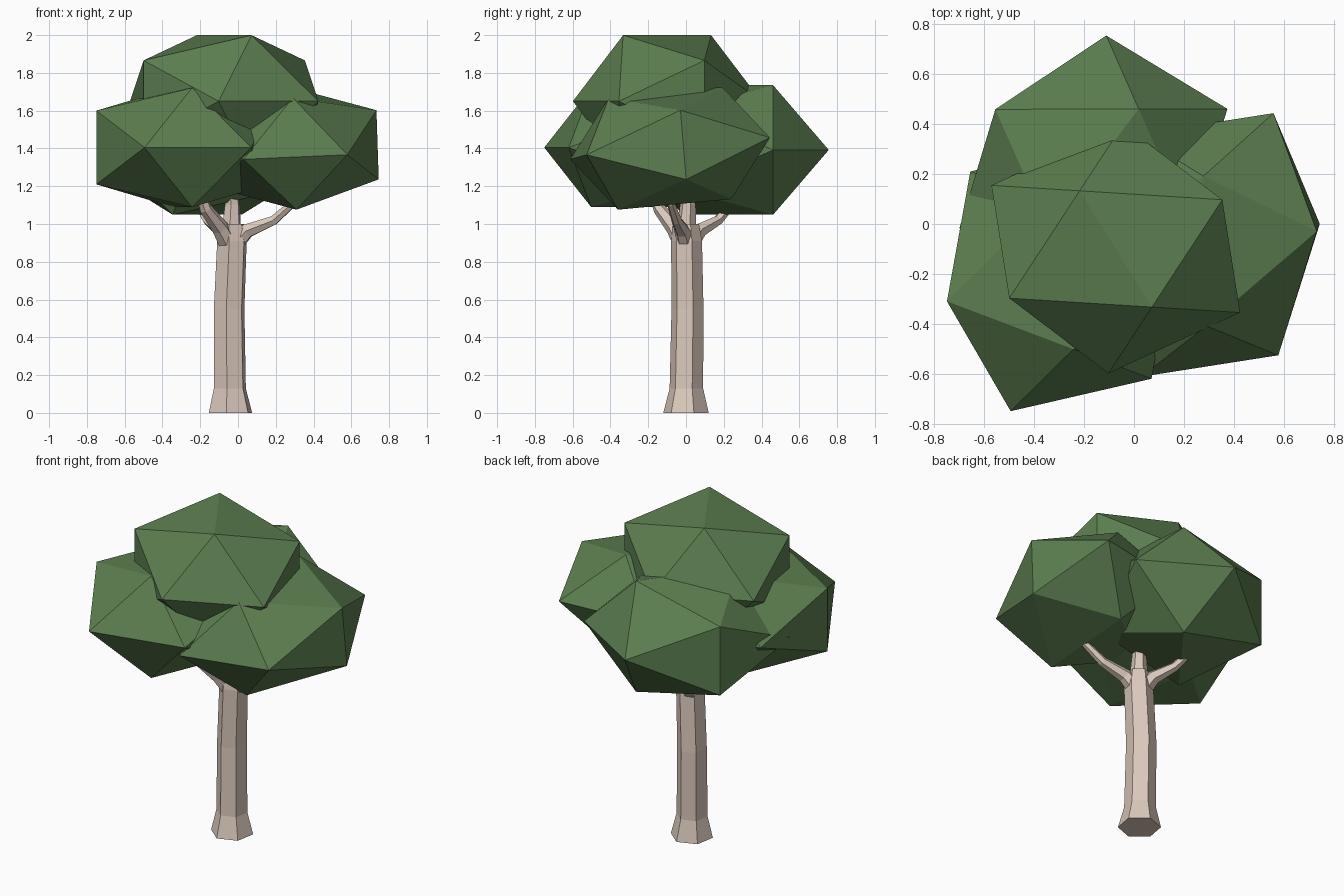
import bpy, bmesh, math
from mathutils import Vector

if "Cube" in bpy.data.objects:
    bpy.data.objects.remove(bpy.data.objects["Cube"])

PHI = (1 + 5 ** 0.5) / 2


def material(name, rgb):
    m = bpy.data.materials.new(name)
    m.diffuse_color = (*rgb, 1)
    m.use_nodes = True
    m.node_tree.nodes["Principled BSDF"].inputs["Base Color"].default_value = m.diffuse_color
    return m


LEAF = material("leaf_green", (0.107, 0.21, 0.08))
BARK = material("bark", (0.70, 0.58, 0.50))


def finish(bm, name, mat):
    bmesh.ops.recalc_face_normals(bm, faces=bm.faces)
    me = bpy.data.meshes.new(name)
    bm.to_mesh(me)
    bm.free()
    me.materials.append(mat)
    ob = bpy.data.objects.new(name, me)
    bpy.context.collection.objects.link(ob)
    return ob


def leaf_clump(name, c, u, v, w):
    """Stretched icosahedron: three golden rectangles along axes u, v, w."""
    c, u, v, w = map(Vector, (c, u, v, w))
    bm = bmesh.new()
    for s in (-1, 1):
        for t in (-1, 1):
            bm.verts.new(c + s * v + t * PHI * w)
            bm.verts.new(c + s * u + t * PHI * v)
            bm.verts.new(c + s * w + t * PHI * u)
    bmesh.ops.convex_hull(bm, input=bm.verts[:])
    finish(bm, name, LEAF)


def tube(name, path, sides, turn=0.0, level=False):
    """Tapered faceted tube through (x, y, z, radius) points."""
    bm = bmesh.new()
    pts = [Vector(p[:3]) for p in path]
    rings = []
    for i, p in enumerate(pts):
        d = pts[min(i + 1, len(pts) - 1)] - pts[max(i - 1, 0)]
        if level:
            d = Vector((0, 0, 1))
        q = Vector((0, 0, 1)).rotation_difference(d)
        ring = []
        for k in range(sides):
            a = math.radians(turn) + math.tau * k / sides
            ring.append(bm.verts.new(p + q @ Vector((math.cos(a), math.sin(a), 0)) * path[i][3]))
        rings.append(ring)
    for a, b in zip(rings, rings[1:]):
        for k in range(sides):
            n = (k + 1) % sides
            bm.faces.new((a[k], a[n], b[n], b[k]))
    bm.faces.new(rings[0])
    bm.faces.new(rings[-1])
    finish(bm, name, BARK)


# Foliage
leaf_clump("top_foliage", (-0.073, -0.10, 1.65), (0.264, 0.122, 0), (-0.145, 0.233, 0), (0, 0, 0.216))
leaf_clump("back_foliage", (-0.163, 0.222, 1.392), (0.243, -0.147, 0), (0.182, 0.239, 0), (0, 0, 0.212))
leaf_clump("left_foliage", (-0.293, -0.205, 1.405), (0.2825, 0.065, 0), (-0.05, 0.297, 0), (0, 0, 0.195))
leaf_clump("right_foliage", (0.294, -0.084, 1.40), (0.275, 0.043, 0.012), (-0.006, 0.30, 0.028), (-0.006, -0.015, 0.183))

# Six-sided trunk with a flared foot
tube("trunk", [(-0.04, 0, 0, 0.122), (-0.043, 0.002, 0.13, 0.09), (-0.047, 0.008, 0.55, 0.086),
               (-0.032, 0.003, 0.91, 0.083), (-0.035, 0.0, 1.0, 0.07)], 6, 20, True)

# Branches, one into each clump
tube("right_branch", [(-0.02, 0, 0.89, 0.05), (0.05, -0.02, 0.965, 0.042), (0.19, -0.05, 1.02, 0.028),
                      (0.29, -0.08, 1.11, 0.022), (0.33, -0.08, 1.22, 0.016)], 6, 20)
tube("back_branch", [(-0.045, 0.015, 0.89, 0.055), (-0.085, 0.07, 0.965, 0.042), (-0.16, 0.17, 1.02, 0.028),
                     (-0.21, 0.24, 1.10, 0.022), (-0.22, 0.26, 1.20, 0.016)], 6, 20)
tube("left_branch", [(-0.045, -0.01, 0.89, 0.055), (-0.095, -0.06, 0.98, 0.046), (-0.17, -0.14, 1.08, 0.034),
                     (-0.22, -0.19, 1.22, 0.02)], 6, 20)
tube("centre_branch", [(-0.035, 0, 0.95, 0.055), (-0.03, 0.01, 1.10, 0.042), (-0.04, 0.0, 1.28, 0.03),
                       (-0.06, -0.05, 1.42, 0.018)], 6, 20)
